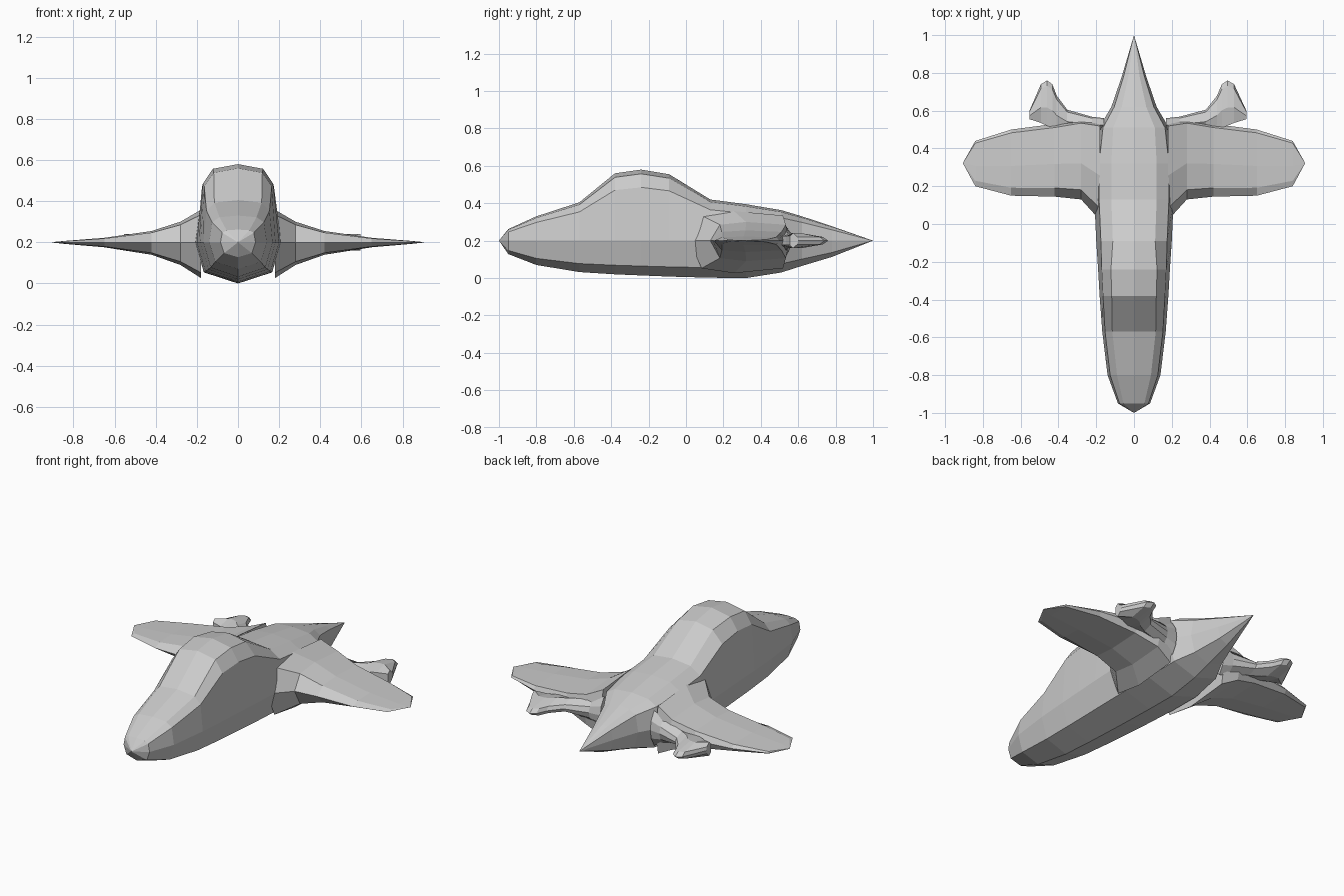
import bpy, bmesh

if "Cube" in bpy.data.objects:
    bpy.data.objects.remove(bpy.data.objects["Cube"])

MID = 0.2  # height of the waist line shared by every part

def loft(name, rings):
    """Skin a list of equal-length closed rings; welded, flat shaded."""
    bm = bmesh.new()
    vs = [[bm.verts.new(p) for p in r] for r in rings]
    n = len(rings[0])
    for r0, r1 in zip(vs, vs[1:]):
        for i in range(n):
            j = (i + 1) % n
            bm.faces.new((r0[i], r0[j], r1[j], r1[i]))
    bm.faces.new(vs[0])
    bm.faces.new(vs[-1])
    bmesh.ops.remove_doubles(bm, verts=bm.verts, dist=0.0005)
    bmesh.ops.recalc_face_normals(bm, faces=bm.faces)
    me = bpy.data.meshes.new(name)
    bm.to_mesh(me)
    bm.free()
    ob = bpy.data.objects.new(name, me)
    bpy.context.collection.objects.link(ob)

def body_ring(y, top, ridge, waist, bottom):
    """Ten-sided hull section from its top, ridge width, waist width and bottom."""
    up, down = top - MID, MID - bottom
    shoulder = ridge + 0.72 * (waist - ridge)
    half = [(ridge, MID + 0.94 * up), (shoulder, MID + 0.75 * up),
            (waist, MID), (0.79 * waist, MID - 0.73 * down)]
    return ([(0, y, top)] + [(x, y, z) for x, z in half] + [(0, y, bottom)]
            + [(-x, y, z) for x, z in reversed(half)])

def wing_ring(x, y0, y1, h):
    """Thin eight-sided wing section, fullest near the middle."""
    d, low = y1 - y0, 1.1 * h
    return [(x, y0, MID), (x, y0 + 0.12 * d, MID + 0.85 * h), (x, y0 + 0.45 * d, MID + h),
            (x, y1 - 0.05 * d, MID + 0.85 * h), (x, y1, MID),
            (x, y1 - 0.05 * d, MID - 0.85 * low), (x, y0 + 0.45 * d, MID - low),
            (x, y0 + 0.12 * d, MID - 0.85 * low)]

def pod_ring(x, y0, y1):
    """Pod section: blunt front, pinched rear, thicker next to the hull."""
    h = 0.04 + max(0, 0.3 - abs(x)) * 0.45
    d = y1 - y0
    upper = [(y0, 0.6 * h), (y0 + 0.4 * d, h), (y1 - 0.12 * d, 0.5 * h)]
    return ([(x, y, MID + z) for y, z in upper] + [(x, y1, MID)]
            + [(x, y, MID - z) for y, z in reversed(upper)])

# Hull from nose, over the canopy hump, to the tail spike
hull = [
    (-1.00, .20, 0, 0, .20),
    (-.95, .262, .055, .085, .128),
    (-.80, .33, .09, .14, .07),
    (-.57, .405, .115, .168, .032),
    (-.38, .56, .118, .182, .02),
    (-.24, .58, .122, .19, .014),
    (-.09, .555, .112, .20, .008),
    (.13, .42, .12, .21, .002),
    (.32, .395, .12, .21, 0),
    (.51, .363, .11, .185, .03),
    (.62, .33, .065, .12, .065),
    (.78, .277, .03, .065, .113),
    (1.00, .20, 0, 0, .20),
]
loft("fuselage", [body_ring(*s) for s in hull])

# Wing stations: x, leading y, trailing y, half thickness
wing = [(.18, .02, .545, .158), (.28, .13, .555, .10), (.42, .145, .53, .055),
        (.65, .15, .50, .022), (.84, .20, .44, .007), (.905, .32, .325, .001)]
# Tail pod stations: x, front y, rear y
pod = [(.17, .50, .56), (.24, .50, .568), (.38, .50, .605), (.44, .505, .68),
       (.465, .51, .74), (.495, .52, .76), (.53, .535, .74), (.595, .555, .60)]

for side, s, pod_scale in (("right", 1, 1.0), ("left", -1, .93)):
    loft(side + "_wing", [wing_ring(s * x, a, b, h) for x, a, b, h in wing])
    loft(side + "_tail_pod", [pod_ring(s * x * pod_scale, a, b) for x, a, b in pod])
